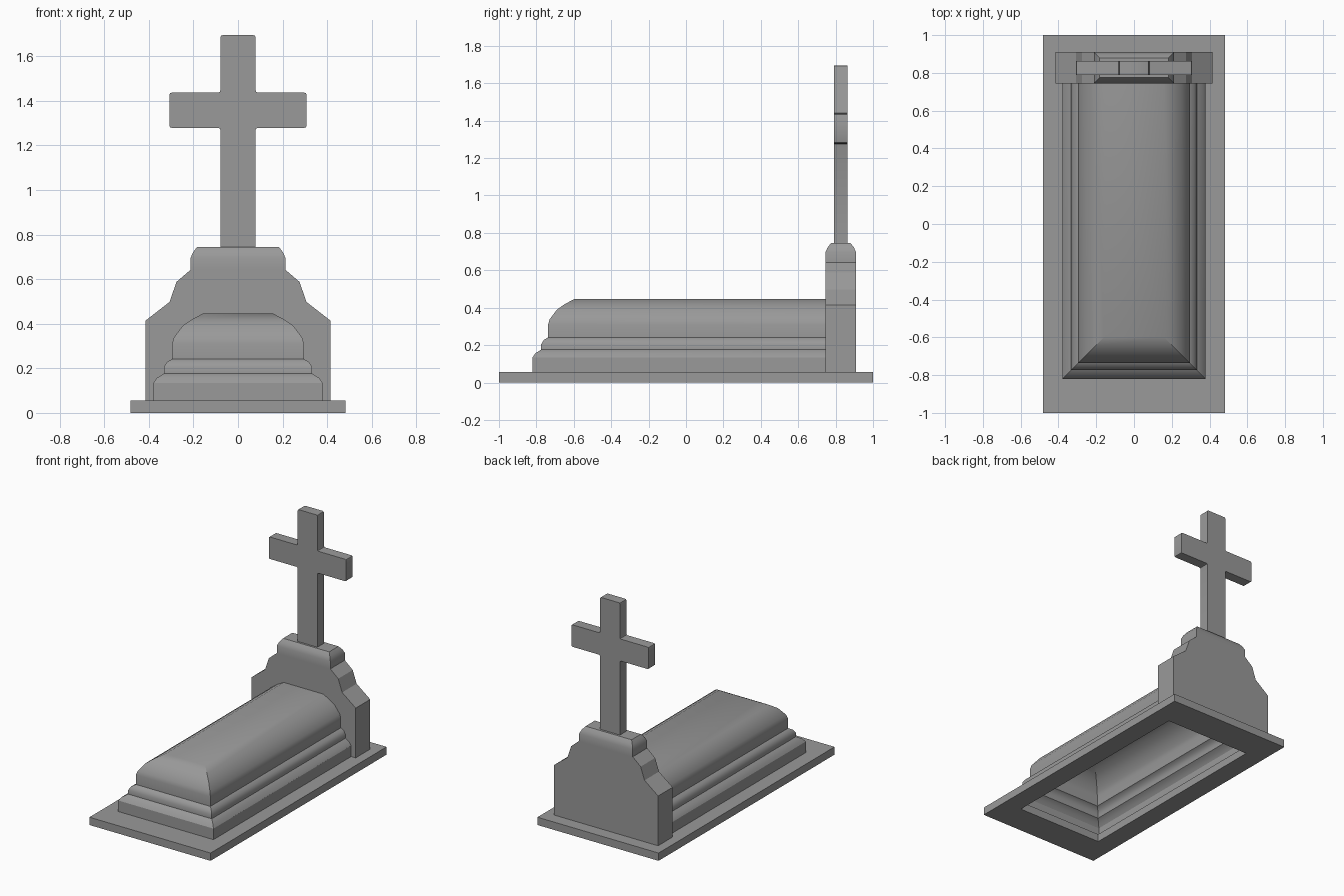
import bpy, bmesh, math

cube = bpy.data.objects.get("Cube")
if cube:
    bpy.data.objects.remove(cube, do_unlink=True)

stone = bpy.data.materials.new("grey stone")
stone.use_nodes = True
GREY = (0.32, 0.32, 0.32, 1)
stone.diffuse_color = GREY
stone.node_tree.nodes["Principled BSDF"].inputs["Base Color"].default_value = GREY


def finish(name, bm, angle=32):
    bmesh.ops.recalc_face_normals(bm, faces=bm.faces)
    mesh = bpy.data.meshes.new(name)
    bm.to_mesh(mesh)
    bm.free()
    mesh.materials.append(stone)
    obj = bpy.data.objects.new(name, mesh)
    bpy.context.collection.objects.link(obj)
    bpy.ops.object.select_all(action='DESELECT')
    obj.select_set(True)
    bpy.context.view_layer.objects.active = obj
    bpy.ops.object.shade_smooth_by_angle(angle=math.radians(angle))
    return obj


def loft(bm, rings, closed=True):
    """Skin a stack of matching rings with quads."""
    rows = [[bm.verts.new(p) for p in ring] for ring in rings]
    n = len(rows[0])
    for a, b in zip(rows, rows[1:]):
        for i in range(n if closed else n - 1):
            j = (i + 1) % n
            bm.faces.new((a[i], a[j], b[j], b[i]))
    return rows


def rect(w, y0, y1, z):
    return [(-w, y1, z), (-w, y0, z), (w, y0, z), (w, y1, z)]


def extrude_profile(bm, pts, y0, y1):
    rows = loft(bm, [[(x, y, z) for x, z in pts] for y in (y0, y1)])
    for row in rows:
        bm.faces.new(row)


SLAB_TOP = 0.056

# Ground slab: a frame, open beneath the tomb
bm = bmesh.new()
outer = (0.482, -1, 1)
inner = (0.34, -0.78, 0.77)
loft(bm, [rect(*outer, 0), rect(*outer, SLAB_TOP), rect(*inner, SLAB_TOP),
          rect(*inner, 0), rect(*outer, 0)])
bmesh.ops.remove_doubles(bm, verts=bm.verts, dist=1e-5)
finish("ground_slab", bm)

# Tomb cover: moulded profile (inset, height), mitred at the foot end
moulding = [(0, SLAB_TOP), (0, 0.135), (0.014, 0.156), (0.046, 0.176),
            (0.046, 0.205), (0.06, 0.228), (0.083, 0.241), (0.083, 0.31),
            (0.091, 0.338), (0.13, 0.39), (0.17, 0.418), (0.222, 0.446)]
bm = bmesh.new()
rows = loft(bm, [rect(0.379 - d, -0.82 + d, 0.75, z) for d, z in moulding], closed=False)
bm.faces.new(rows[-1])
finish("tomb_cover", bm)

# Headstone body: stepped shoulders
half = [(0.415, SLAB_TOP), (0.415, 0.414), (0.307, 0.498), (0.276, 0.588), (0.213, 0.642)]
bm = bmesh.new()
extrude_profile(bm, half + [(-x, z) for x, z in reversed(half)], 0.745, 0.91)
finish("headstone_body", bm, 20)

# Headstone cap: block with chamfered top
bm = bmesh.new()
rows = loft(bm, [rect(0.213 - d, 0.745 + d, 0.91 - d, z)
                 for d, z in [(0, 0.642), (0, 0.695), (0.012, 0.722), (0.03, 0.745)]])
bm.faces.new(rows[-1])
finish("headstone_cap", bm)

# Cross: outline with softened corners
S, A, LOW, HIGH = 0.079, 0.308, 1.279, 1.437
half = [(S, 0.74), (S, LOW), (A, LOW), (A, HIGH), (S, HIGH), (S, 1.695)]
outline = half + [(-x, z) for x, z in reversed(half)]
bm = bmesh.new()
extrude_profile(bm, outline, 0.79, 0.864)
corners = [e for e in bm.edges
           if abs(e.verts[0].co.y - e.verts[1].co.y) > 0.01 and e.verts[0].co.z > 1]
bmesh.ops.bevel(bm, geom=corners, offset=0.01, segments=2, affect='EDGES', profile=0.5)
finish("cross", bm)
